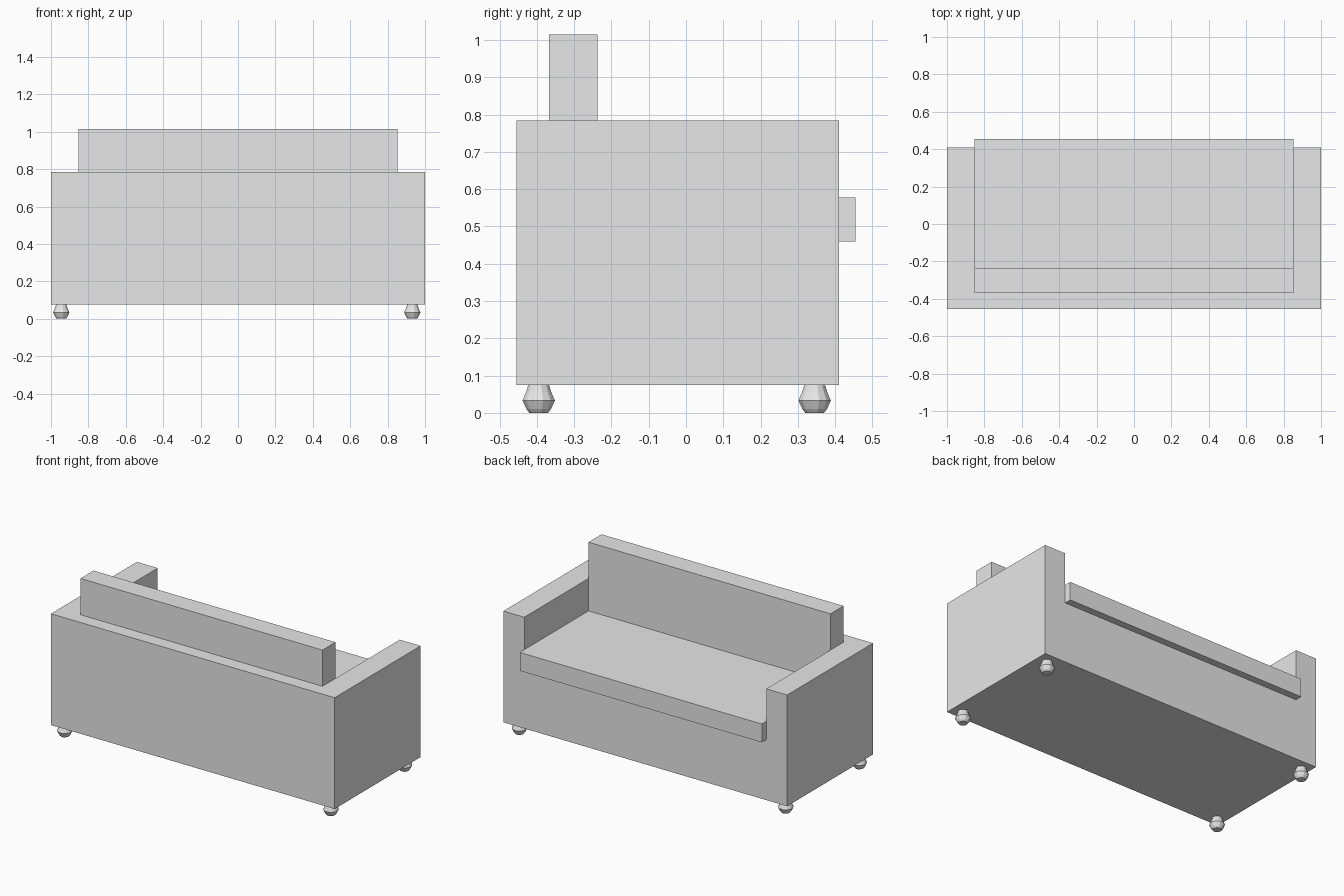
import bpy
import bmesh
import math

default_cube = bpy.data.objects.get("Cube")
if default_cube:
    bpy.data.objects.remove(default_cube, do_unlink=True)

# Single upholstery colour
grey = bpy.data.materials.new("light_grey")
grey.use_nodes = True
grey.diffuse_color = (0.8, 0.8, 0.8, 1)
grey.node_tree.nodes["Principled BSDF"].inputs["Base Color"].default_value = (0.8, 0.8, 0.8, 1)


def make_object(name, bm):
    bmesh.ops.recalc_face_normals(bm, faces=bm.faces)
    mesh = bpy.data.meshes.new(name)
    bm.to_mesh(mesh)
    bm.free()
    mesh.materials.append(grey)
    obj = bpy.data.objects.new(name, mesh)
    bpy.context.collection.objects.link(obj)
    return obj


def box(name, xs, ys, zs):
    bm = bmesh.new()
    bmesh.ops.create_cube(bm, size=1)
    for v in bm.verts:
        v.co = [r[0] if c < 0 else r[1] for c, r in zip(v.co, (xs, ys, zs))]
    return make_object(name, bm)


def lathe(name, profile, sides, location):
    bm = bmesh.new()
    rings = []
    for radius, z in profile:
        angles = [2 * math.pi * (i + 0.5) / sides for i in range(sides)]
        rings.append([bm.verts.new((radius * math.cos(a), radius * math.sin(a), z)) for a in angles])
    for low, high in zip(rings, rings[1:]):
        for i in range(sides):
            j = (i + 1) % sides
            bm.faces.new((low[i], low[j], high[j], high[i]))
    bm.faces.new(rings[0])
    bm.faces.new(rings[-1])
    obj = make_object(name, bm)
    obj.location = location
    return obj


# Dimensions shared between parts
INNER = 0.853
BACK_INNER = -0.368
SEAT_BASE = 0.46
BODY_BOTTOM = 0.075

# Body: a block with the seat well cut out, leaving arms and back
body = box("sofa_body", (-1, 1), (-0.455, 0.41), (BODY_BOTTOM, 0.784))
well = box("seat_well_cutter", (-INNER, INNER), (BACK_INNER, 0.7), (SEAT_BASE, 1.2))
well.hide_render = True
cut = body.modifiers.new("seat_well", "BOOLEAN")
cut.operation = "DIFFERENCE"
cut.solver = "EXACT"
cut.object = well
bpy.context.view_layer.update()
depsgraph = bpy.context.evaluated_depsgraph_get()
carved = bpy.data.meshes.new_from_object(body.evaluated_get(depsgraph))
body.modifiers.clear()
body.data = carved
bpy.data.objects.remove(well, do_unlink=True)

# Cushions
box("seat_cushion", (-INNER, INNER), (BACK_INNER, 0.455), (SEAT_BASE, 0.577))
box("back_cushion", (-INNER, INNER), (BACK_INNER, -0.237), (0.577, 1.015))

# Turned feet
foot_profile = [(0.026, 0), (0.034, 0.01), (0.045, 0.033), (0.034, 0.058), (0.029, BODY_BOTTOM)]
for x, side in ((-0.945, "right"), (0.932, "left")):
    for y, end in ((-0.395, "front"), (0.345, "back")):
        lathe(f"{end}_{side}_foot", foot_profile, 12, (x, y, 0))
